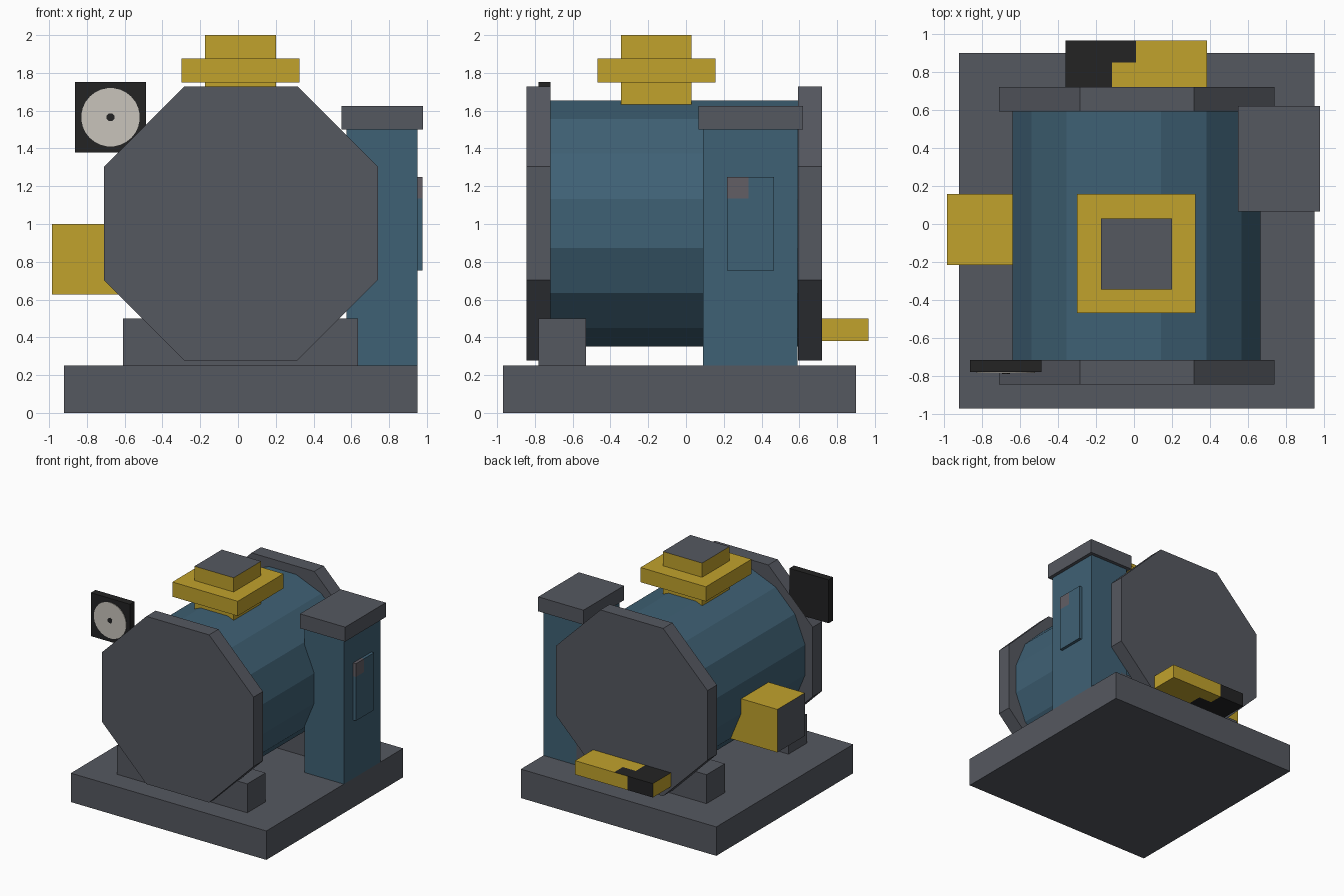
import bpy, bmesh, math
from mathutils import Vector

if "Cube" in bpy.data.objects:
    bpy.data.objects.remove(bpy.data.objects["Cube"])


def material(name, rgb):
    m = bpy.data.materials.new(name)
    lin = [((c / 255 + 0.055) / 1.055) ** 2.4 for c in rgb]
    m.diffuse_color = (*lin, 1)
    m.use_nodes = True
    m.node_tree.nodes["Principled BSDF"].inputs["Base Color"].default_value = m.diffuse_color
    return m


GREY = material("slate grey", (85, 88, 96))
BLUE = material("steel blue", (63, 97, 117))
YELLOW = material("mustard yellow", (193, 162, 44))
BLACK = material("soot black", (35, 35, 36))
CREAM = material("dial cream", (200, 196, 187))
WORN = material("worn grey", (98, 94, 101))


def finish(name, bm, mats, rule=None):
    """Turn a bmesh into an object; rule(centre, normal) True picks the second material."""
    bmesh.ops.recalc_face_normals(bm, faces=bm.faces)
    bm.normal_update()
    if rule:
        for f in bm.faces:
            f.material_index = int(rule(f.calc_center_median(), f.normal))
    me = bpy.data.meshes.new(name)
    bm.to_mesh(me)
    bm.free()
    for m in mats:
        me.materials.append(m)
    ob = bpy.data.objects.new(name, me)
    bpy.context.collection.objects.link(ob)
    return ob


def box(name, x, y, z, *mats, cuts=(), rule=None):
    """Box from axis ranges, optionally sliced at (axis, value) planes."""
    bm = bmesh.new()
    bmesh.ops.create_cube(bm, size=1)
    for v in bm.verts:
        v.co = [r[0] + (c + 0.5) * (r[1] - r[0]) for c, r in zip(v.co, (x, y, z))]
    for axis, value in cuts:
        n = Vector((0, 0, 0))
        n[axis] = 1
        bmesh.ops.bisect_plane(bm, geom=bm.verts[:] + bm.edges[:] + bm.faces[:],
                               plane_co=n * value, plane_no=n)
    return finish(name, bm, mats, rule)


def prism(name, sides, apothem, cx, cz, y0, y1, mat):
    """Regular prism along y, resting on a flat side."""
    bm = bmesh.new()
    r = apothem / math.cos(math.pi / sides)
    ring = []
    for i in range(sides):
        a = (i + 0.5) * 2 * math.pi / sides
        ring.append(bm.verts.new((cx + r * math.cos(a), y0, cz + r * math.sin(a))))
    face = bm.faces.new(ring)
    ext = bmesh.ops.extrude_face_region(bm, geom=[face], use_keep_orig=True)
    for v in ext["geom"]:
        if isinstance(v, bmesh.types.BMVert):
            v.co.y = y1
    return finish(name, bm, [mat])


# Base and saddle feet
box("base", (-0.92, 0.95), (-0.97, 0.90), (0, 0.25), GREY)
for name, y in (("front_foot", -0.78), ("back_foot", 0.34)):
    box(name, (-0.61, 0.635), (y, y + 0.25), (0.25, 0.5), GREY)

# Drum with octagonal end plates
prism("drum", 16, 0.652, 0.0135, 1.003, -0.74, 0.61, BLUE)
prism("front_end_plate", 8, 0.725, 0.015, 1.003, -0.845, -0.717, GREY)
prism("back_end_plate", 8, 0.725, 0.015, 1.003, 0.592, 0.72, GREY)

# Side column with cap and access panel
box("column", (0.575, 0.95), (0.09, 0.59), (0.25, 1.5), BLUE)
box("column_cap", (0.547, 0.98), (0.065, 0.62), (1.5, 1.625), GREY)
box("access_panel", (0.94, 0.976), (0.217, 0.465), (0.755, 1.25), BLUE, WORN,
    cuts=((1, 0.33), (2, 1.135)), rule=lambda c, n: c.z > 1.135 and c.y < 0.33)

# Top outlet with collar
box("outlet", (-0.175, 0.2), (-0.345, 0.03), (1.625, 2.0), YELLOW, GREY,
    rule=lambda c, n: n.z > 0.5)
box("outlet_collar", (-0.3, 0.325), (-0.468, 0.157), (1.75, 1.877), YELLOW)

# Side port with grey end
box("side_port", (-0.985, -0.5), (-0.217, 0.158), (0.628, 1.0), YELLOW, GREY,
    rule=lambda c, n: n.x < -0.5)


# Rear step with worn dark corner
def step_dark(c, n):
    if n.x < -0.5:
        return False
    if c.x < -0.115:
        return True
    if abs(n.z) < 0.5:
        return False
    return c.x < 0.01 and (c.y > 0.85) == (n.z > 0)


box("rear_step", (-0.36, 0.385), (0.715, 0.967), (0.38, 0.5), YELLOW, BLACK,
    cuts=((0, -0.115), (0, 0.01), (1, 0.85)), rule=step_dark)

# Gauge with dial and hub
box("gauge_case", (-0.862, -0.487), (-0.78, -0.717), (1.378, 1.753), BLACK)
prism("gauge_dial", 28, 0.154, -0.675, 1.565, -0.785, -0.779, CREAM)
prism("gauge_hub", 8, 0.021, -0.675, 1.565, -0.789, -0.784, BLACK)
